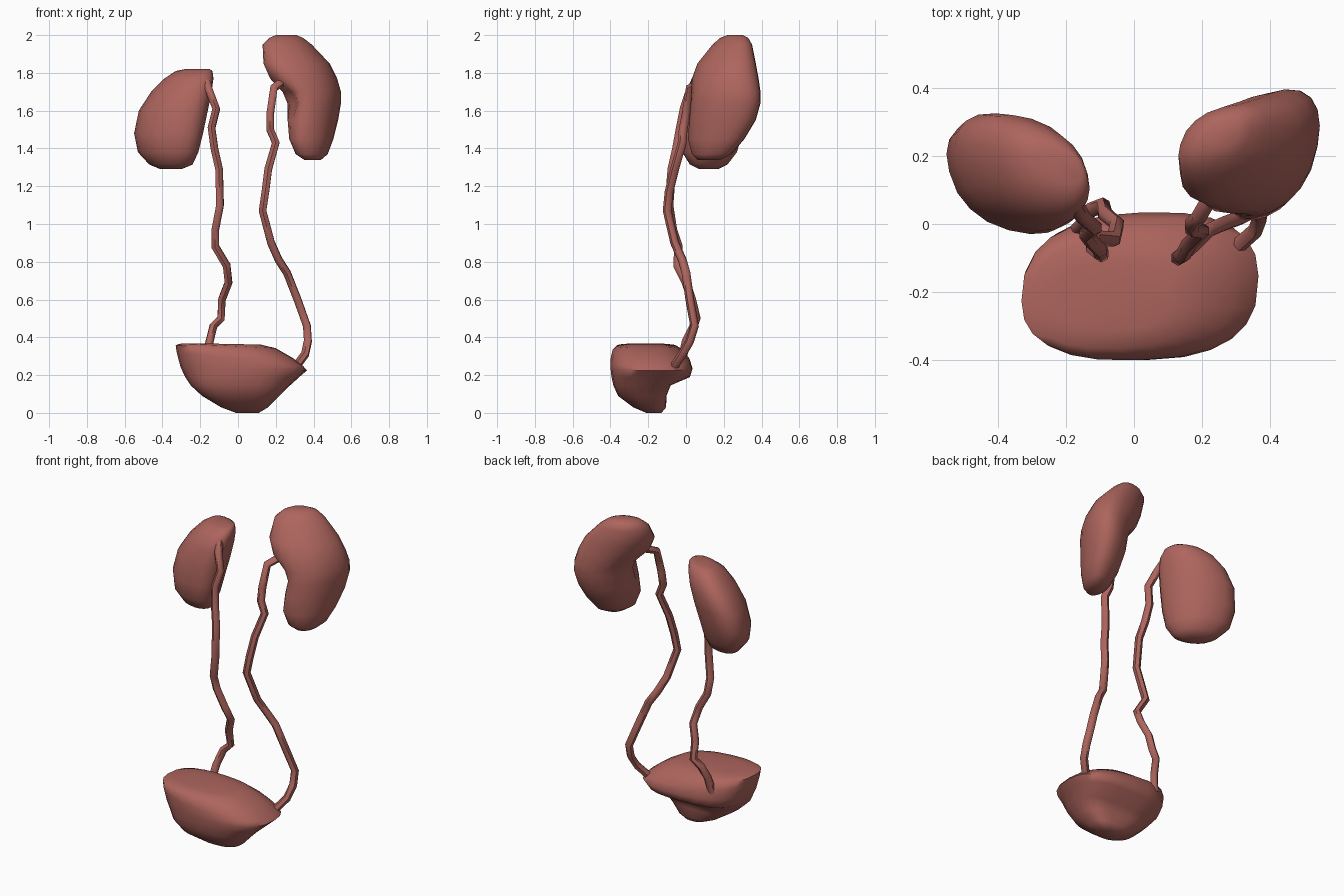
import bpy, bmesh, math

mat = bpy.data.materials.new("organ_red")
mat.diffuse_color = (0.42, 0.13, 0.11, 1)


def finish(ob, angle):
    ob.data.materials.append(mat)
    bpy.ops.object.select_all(action='DESELECT')
    ob.select_set(True)
    bpy.context.view_layer.objects.active = ob
    if ob.type == 'CURVE':
        bpy.ops.object.convert(target='MESH')
    bpy.ops.object.shade_smooth_by_angle(angle=math.radians(angle))


def soft(v, p):
    return math.copysign(abs(v) ** p, v)


def loft(name, rings, skew=0.0, power=0.9, dent_at=0.0, n=20):
    """Rings: z, xmin, xmax, ymin, ymax, slope along x, dent depth."""
    bm = bmesh.new()
    loops = []
    for z, x0, x1, y0, y1, slope, dent in rings:
        cx, cy, hx, hy = (x0 + x1) / 2, (y0 + y1) / 2, (x1 - x0) / 2, (y1 - y0) / 2
        loop = []
        for i in range(n):
            t = 2 * math.pi * i / n
            d = (t - dent_at + math.pi) % (2 * math.pi) - math.pi
            k = 1 - dent * math.exp(-(d / 0.5) ** 2)
            x = hx * k * soft(math.cos(t), power)
            y = hy * k * soft(math.sin(t + skew), power)
            loop.append(bm.verts.new((cx + x, cy + y, z + slope * x)))
        loops.append(loop)
    for a, b in zip(loops, loops[1:]):
        for i in range(n):
            j = (i + 1) % n
            bm.faces.new((a[i], a[j], b[j], b[i]))
    bm.faces.new(loops[0][::-1])
    bm.faces.new(loops[-1])
    bmesh.ops.recalc_face_normals(bm, faces=bm.faces)
    me = bpy.data.meshes.new(name)
    bm.to_mesh(me)
    bm.free()
    ob = bpy.data.objects.new(name, me)
    bpy.context.collection.objects.link(ob)
    finish(ob, 60)


def tube(name, pts, radius=0.023):
    cu = bpy.data.curves.new(name, 'CURVE')
    cu.dimensions = '3D'
    cu.bevel_depth = radius
    cu.bevel_resolution = 1
    cu.use_fill_caps = True
    sp = cu.splines.new('POLY')
    sp.points.add(len(pts) - 1)
    for p, co in zip(sp.points, pts):
        p.co = (*co, 1)
    ob = bpy.data.objects.new(name, cu)
    bpy.context.collection.objects.link(ob)
    finish(ob, 60)


# Kidney on the -x side, plain bean leaning inwards at the top
loft("kidney_left", [
    (1.29, -.41, -.30, .07, .17, 0, 0),
    (1.315, -.47, -.24, .02, .22, 0, 0),
    (1.38, -.53, -.21, -.02, .27, 0, 0),
    (1.48, -.55, -.185, -.03, .30, 0, 0),
    (1.60, -.525, -.16, -.02, .325, 0, 0),
    (1.70, -.46, -.14, .0, .32, 0, 0),
    (1.77, -.39, -.13, .03, .29, 0, 0),
    (1.81, -.33, -.135, .08, .25, 0, 0),
    (1.82, -.28, -.15, .12, .22, 0, 0)], skew=-0.4)

# Kidney on the +x side, with the hollow facing the front and middle
loft("kidney_right", [
    (1.34, .35, .44, .06, .18, 0, 0),
    (1.37, .305, .475, .03, .24, 0, 0),
    (1.45, .27, .505, .01, .31, 0, .02),
    (1.55, .255, .53, .015, .37, 0, .12),
    (1.64, .25, .545, .02, .395, 0, .32),
    (1.70, .225, .545, .025, .395, 0, .25),
    (1.77, .165, .525, .03, .385, 0, .06),
    (1.85, .135, .485, .06, .37, 0, 0),
    (1.95, .13, .39, .14, .35, 0, 0),
    (1.985, .165, .345, .18, .33, 0, 0),
    (2.00, .20, .31, .22, .30, 0, 0)], skew=0.4, dent_at=math.radians(205))

# Bladder, tilted down towards +x and undercut at the back
loft("bladder", [
    (.0, -.01, .11, -.21, -.13, 0, 0),
    (.03, -.09, .16, -.28, -.105, 0, 0),
    (.09, -.19, .22, -.36, -.09, 0, .1),
    (.145, -.25, .275, -.385, -.06, 0, .15),
    (.19, -.28, .325, -.395, .03, 0, .04),
    (.235, -.305, .365, -.40, .035, -.03, 0),
    (.285, -.325, .345, -.40, .02, -.11, 0),
    (.325, -.33, .29, -.39, -.01, -.11, 0),
    (.355, -.30, .20, -.365, -.05, -.05, 0),
    (.365, -.22, .12, -.31, -.11, -.02, 0)],
    skew=0.08, power=0.78, dent_at=math.radians(85), n=24)

# Ureters
tube("ureter_left", [
    (-.17, .06, 1.76), (-.15, .02, 1.70), (-.115, -.01, 1.61), (-.14, -.03, 1.51),
    (-.125, -.05, 1.40), (-.10, -.075, 1.29), (-.095, -.09, 1.10), (-.12, -.07, .97),
    (-.12, -.04, .88), (-.06, -.045, .78), (-.05, .0, .69), (-.085, .03, .60),
    (-.09, .055, .50), (-.13, .04, .46), (-.15, .0, .38), (-.17, -.02, .28)])
tube("ureter_right", [
    (.23, .09, 1.75), (.19, .02, 1.72), (.17, .0, 1.58), (.17, -.015, 1.50),
    (.20, -.02, 1.43), (.16, -.06, 1.29), (.145, -.09, 1.17), (.13, -.10, 1.07),
    (.175, -.06, .90), (.215, -.02, .81), (.26, .0, .74), (.315, .02, .60),
    (.365, .045, .46), (.37, .02, .38), (.355, -.02, .31), (.31, -.06, .25)])
